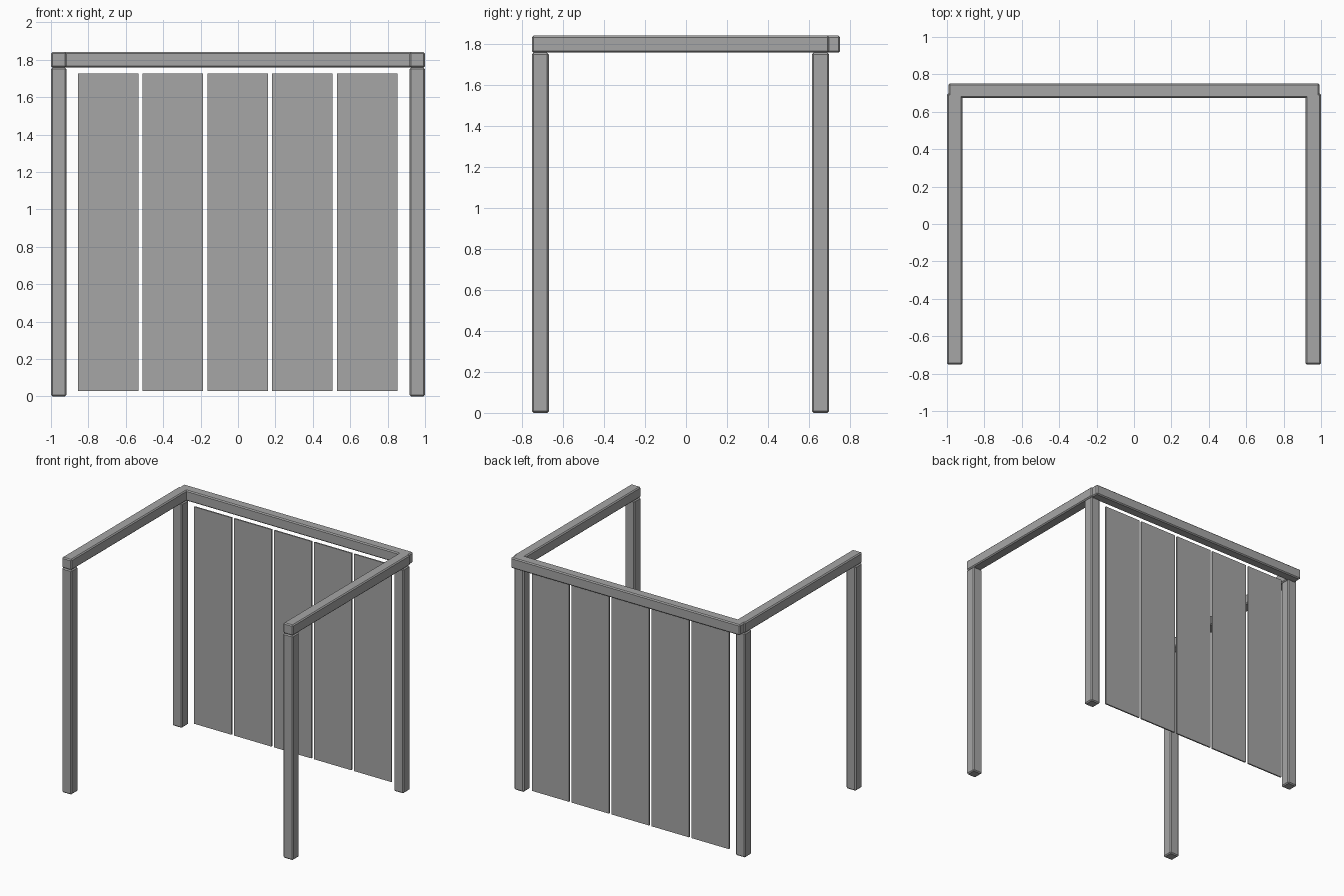
import bpy

cube = bpy.data.objects.get("Cube")
if cube:
    bpy.data.objects.remove(cube, do_unlink=True)

grey = bpy.data.materials.new("mid_grey")
grey.use_nodes = True
COLOUR = (0.38, 0.38, 0.38, 1)
grey.diffuse_color = COLOUR
grey.node_tree.nodes["Principled BSDF"].inputs["Base Color"].default_value = COLOUR


def box(name, low, high, bevel=0):
    """Box between two corners, with optional chamfered edges."""
    centre = [(a + b) / 2 for a, b in zip(low, high)]
    bpy.ops.mesh.primitive_cube_add(size=1, location=centre)
    ob = bpy.context.object
    ob.name = name
    ob.scale = [b - a for a, b in zip(low, high)]
    bpy.ops.object.transform_apply(location=False, rotation=False, scale=True)
    ob.data.materials.append(grey)
    if bevel:
        mod = ob.modifiers.new("chamfer", "BEVEL")
        mod.width = bevel
        mod.segments = 1
    return ob


W = 0.083          # timber thickness
TOP = 1.84
UNDER = TOP - W
FRONT, BACK = -0.752, 0.752
POST_BACK = 0.698  # back face of the rear posts
CHAMFER = 0.008

# Posts and side beams
for side, sign in (("right", -1), ("left", 1)):
    x0, x1 = sorted((sign, sign * (1 - W)))
    box(f"front_post_{side}", (x0, FRONT, 0), (x1, FRONT + W, UNDER), CHAMFER)
    box(f"back_post_{side}", (x0, POST_BACK - W, 0), (x1, POST_BACK, UNDER), CHAMFER)
    box(f"side_beam_{side}", (x0, FRONT, UNDER), (x1, POST_BACK, TOP), CHAMFER)

# Beam across the back
box("back_beam", (-0.992, BACK - W + 0.004, UNDER), (0.992, BACK, TOP), CHAMFER)

# Hanging wall panels
COUNT, PITCH, WIDTH = 5, 0.346, 0.323
for i in range(COUNT):
    x = (i - (COUNT - 1) / 2) * PITCH - 0.002
    box(f"wall_panel_{i + 1}", (x - WIDTH / 2, 0.68, 0.028), (x + WIDTH / 2, 0.691, 1.726))
